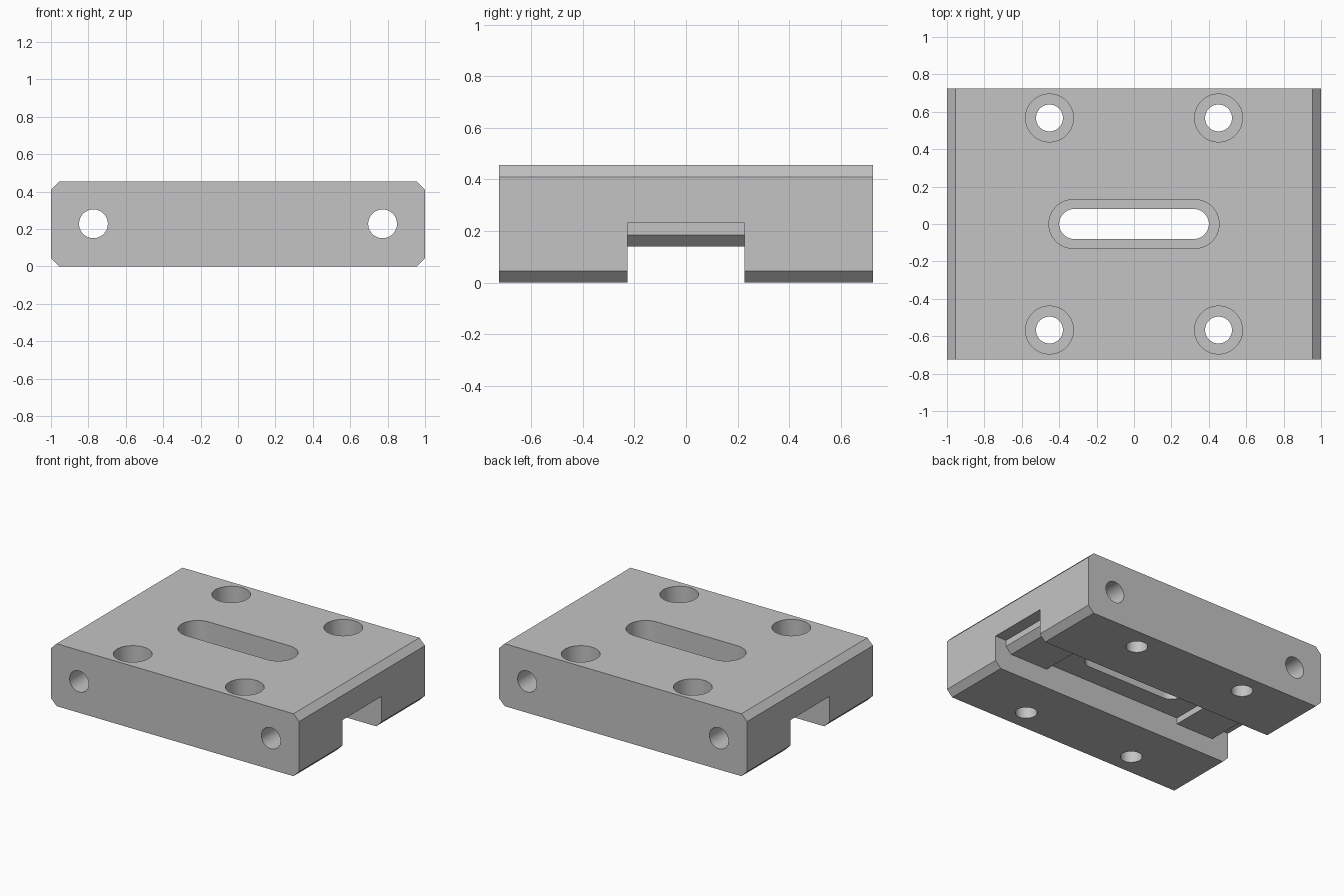
import bpy
import bmesh
from math import pi, sin, cos, radians

cube = bpy.data.objects.get("Cube")
if cube:
    bpy.data.objects.remove(cube, do_unlink=True)

DEPTH, HEIGHT, CHAMFER = 0.725, 0.455, 0.045

metal = bpy.data.materials.new("plain grey")
metal.use_nodes = True
grey = (0.55, 0.55, 0.55, 1)
metal.diffuse_color = grey
metal.node_tree.nodes["Principled BSDF"].inputs["Base Color"].default_value = grey


def prism(name, outline, axis, low, high):
    """Extrude a closed outline along y (outline in x, z) or z (outline in x, y)."""
    bm = bmesh.new()
    place = (lambda u, v: (u, low, v)) if axis == "y" else (lambda u, v: (u, v, low))
    face = bm.faces.new([bm.verts.new(place(u, v)) for u, v in outline])
    new = bmesh.ops.extrude_face_region(bm, geom=[face])["geom"]
    shift = (0, high - low, 0) if axis == "y" else (0, 0, high - low)
    bmesh.ops.translate(bm, vec=shift,
                        verts=[g for g in new if isinstance(g, bmesh.types.BMVert)])
    bmesh.ops.recalc_face_normals(bm, faces=bm.faces)
    mesh = bpy.data.meshes.new(name)
    bm.to_mesh(mesh)
    bm.free()
    obj = bpy.data.objects.new(name, mesh)
    bpy.context.collection.objects.link(obj)
    mesh.materials.append(metal)
    return obj


def circle(x, y, r, n=64):
    return [(x + r * cos(2 * pi * i / n), y + r * sin(2 * pi * i / n)) for i in range(n)]


def stadium(half, r, n=32):
    """Round-ended slot outline with arc centres at +-half on x."""
    right = [(half + r * sin(pi * i / n), -r * cos(pi * i / n)) for i in range(n + 1)]
    return right + [(-x, -y) for x, y in right]


def cut(target, outline, axis, low, high):
    cutter = prism("cutter", outline, axis, low, high)
    cutter.hide_render = True
    mod = target.modifiers.new("cut", "BOOLEAN")
    mod.operation, mod.solver, mod.object = "DIFFERENCE", "EXACT", cutter
    bpy.context.view_layer.objects.active = target
    bpy.ops.object.modifier_apply(modifier=mod.name)
    bpy.data.objects.remove(cutter, do_unlink=True)


# Block with chamfered side edges
half_block = [(1 - CHAMFER, 0), (1, CHAMFER), (1, HEIGHT - CHAMFER), (1 - CHAMFER, HEIGHT)]
block = prism("mounting_block", half_block + [(-x, z) for x, z in reversed(half_block)],
              "y", -DEPTH, DEPTH)

# Stepped channel underneath, leaving two chamfered pads
half_channel = [(1.1, -0.1), (1.1, 0.23), (0.91, 0.23), (0.91, 0.185),
                (0.865, 0.14), (0.56, 0.14), (0.56, 0.185)]
cut(block, half_channel + [(-x, z) for x, z in reversed(half_channel)], "y", -0.227, 0.227)

# Counterbored slot in the middle
cut(block, stadium(0.325, 0.13), "z", 0.29, 0.6)
cut(block, stadium(0.32, 0.08), "z", -0.1, 0.6)

# Counterbored screw holes, and long cross holes from front to back
for sx in (-1, 1):
    for sy in (-1, 1):
        cut(block, circle(sx * 0.452, sy * 0.567, 0.128), "z", 0.29, 0.6)
        cut(block, circle(sx * 0.452, sy * 0.567, 0.072), "z", -0.1, 0.6)
    cut(block, circle(sx * 0.773, 0.228, 0.077), "y", -1, 1)

# Smooth bores, crisp edges
for obj in bpy.context.selected_objects:
    obj.select_set(False)
block.select_set(True)
bpy.context.view_layer.objects.active = block
bpy.ops.object.shade_smooth_by_angle(angle=radians(30))
